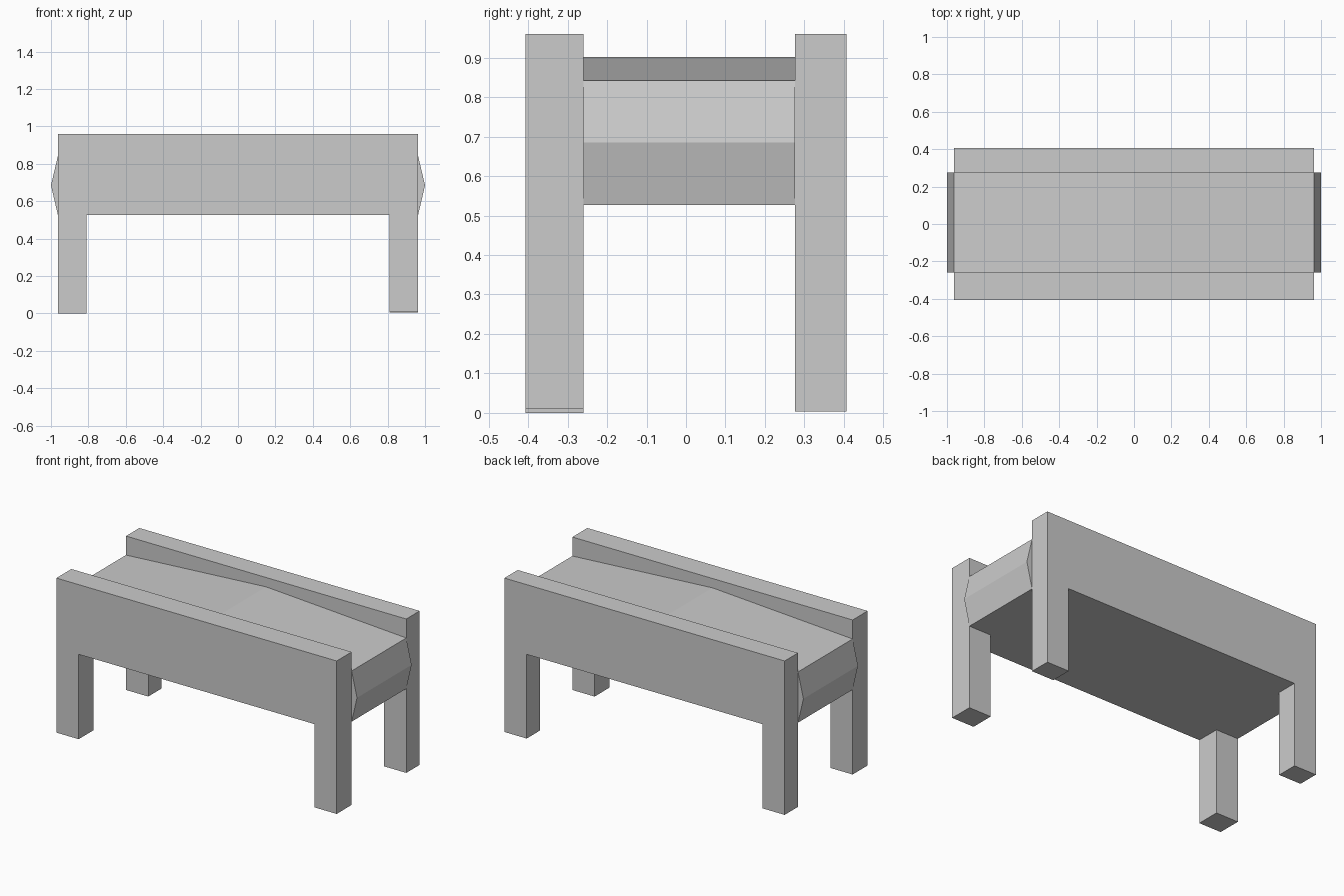
import bpy
import bmesh

if "Cube" in bpy.data.objects:
    bpy.data.objects.remove(bpy.data.objects["Cube"])


def extrude_profile(name, profile, y0, y1):
    """Extrude an (x, z) outline along y into a closed solid."""
    bm = bmesh.new()
    face = bm.faces.new([bm.verts.new((x, y0, z)) for x, z in profile])
    res = bmesh.ops.extrude_face_region(bm, geom=[face], use_keep_orig=True)
    moved = [g for g in res["geom"] if isinstance(g, bmesh.types.BMVert)]
    bmesh.ops.translate(bm, vec=(0, y1 - y0, 0), verts=moved)
    bmesh.ops.recalc_face_normals(bm, faces=bm.faces)
    mesh = bpy.data.meshes.new(name)
    bm.to_mesh(mesh)
    bm.free()
    obj = bpy.data.objects.new(name, mesh)
    bpy.context.collection.objects.link(obj)
    return obj


def side_profile(left_foot, right_foot):
    """Side board with a leg at each end, feet at the given heights."""
    out, inn, under, top = 0.963, 0.81, 0.527, 0.96
    return [(-out, left_foot), (-inn, left_foot), (-inn, under), (inn, under),
            (inn, right_foot), (out, right_foot), (out, top), (-out, top)]


# Side boards with their legs
extrude_profile("front_side_with_legs", side_profile(0.0, 0.01), -0.407, -0.26)
extrude_profile("back_side_with_legs", side_profile(0.004, 0.004), 0.276, 0.407)

# Seat block: slightly peaked top, ends that come to a shallow ridge
seat = [(-0.963, 0.527), (0.963, 0.527), (1.0, 0.685), (0.963, 0.842),
        (0.0, 0.902), (-0.963, 0.842), (-1.0, 0.685)]
extrude_profile("seat_block", seat, -0.26, 0.276)
